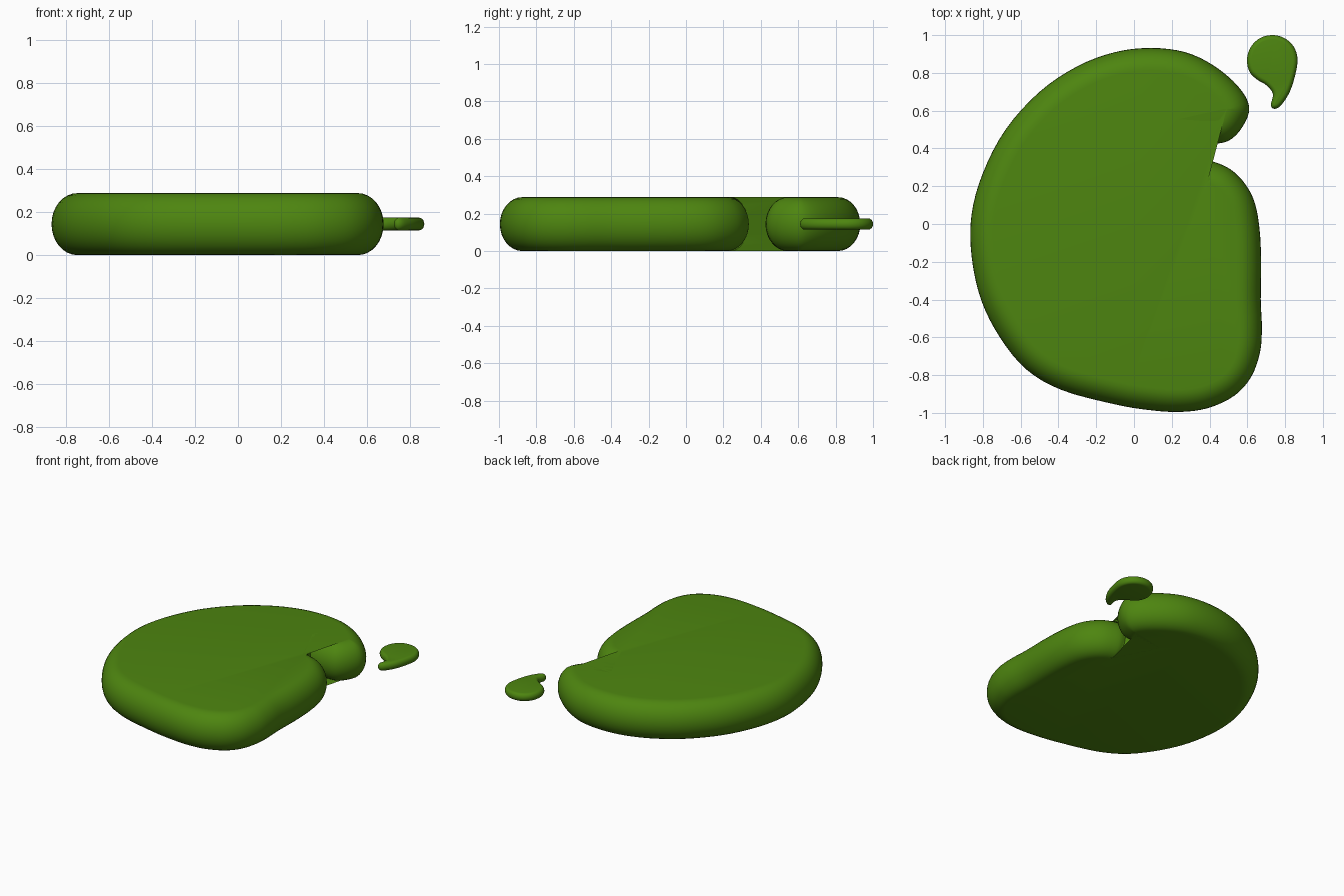
import bpy, bmesh, math
from mathutils import Vector

if "Cube" in bpy.data.objects:
    bpy.data.objects.remove(bpy.data.objects["Cube"])

green = bpy.data.materials.new("leaf green")
green.diffuse_color = (0.075, 0.235, 0.005, 1)
green.use_nodes = True
green.node_tree.nodes["Principled BSDF"].inputs["Base Color"].default_value = green.diffuse_color


def spline(pts, closed, steps):
    """Catmull-Rom curve through the points."""
    p = [Vector(q) for q in pts]
    n = len(p)
    get = (lambda i: p[i % n]) if closed else (lambda i: p[max(0, min(n - 1, i))])
    out = []
    for i in range(n if closed else n - 1):
        a, b, c, d = (get(i + k) for k in (-1, 0, 1, 2))
        for s in range(steps):
            t = s / steps
            out.append(0.5 * (2 * b + (c - a) * t + (2 * a - 5 * b + 4 * c - d) * t * t
                              + (3 * b - a - 3 * c + d) * t ** 3))
    return out if closed else out + [p[-1]]


def slab(name, outline, closed, radius, z0, z1, ends=None, steps=4, rings=16):
    """Slab with rounded rim; 'ends' gives the inset of the open end points."""
    pts = spline(outline, closed, steps)
    n = len(pts)
    inset = []
    for i in range(n):
        a = pts[(i - 1) % n] if closed else pts[max(i - 1, 0)]
        b = pts[(i + 1) % n] if closed else pts[min(i + 1, n - 1)]
        t = (b - a).normalized()
        inset.append(Vector((-t.y, t.x)) * radius)
    if ends:
        inset[0], inset[-1] = Vector(ends[0]), Vector(ends[1])
    bm = bmesh.new()
    mid, half = (z0 + z1) / 2, (z1 - z0) / 2
    loops = []
    for k in range(rings + 1):
        ang = math.pi * (k / rings - 0.5)
        f = 1 - math.cos(ang)
        loops.append([bm.verts.new((*(p + d * f), mid + half * math.sin(ang)))
                      for p, d in zip(pts, inset)])
    for lo, hi in zip(loops, loops[1:]):
        for i in range(n):
            j = (i + 1) % n
            bm.faces.new((lo[i], lo[j], hi[j], hi[i]))
    bm.faces.new(loops[-1])
    bm.faces.new(loops[0][::-1])
    mesh = bpy.data.meshes.new(name)
    bm.to_mesh(mesh)
    bm.free()
    mesh.materials.append(green)
    ob = bpy.data.objects.new(name, mesh)
    bpy.context.collection.objects.link(ob)
    bpy.ops.object.select_all(action='DESELECT')
    ob.select_set(True)
    bpy.context.view_layer.objects.active = ob
    bpy.ops.object.shade_smooth_by_angle(angle=math.radians(35))
    return ob


# Notched body, counter-clockwise from the upper side of the notch
body = [(0.30, 0.43), (0.40, 0.425), (0.50, 0.44), (0.575, 0.515), (0.61, 0.62),
        (0.55, 0.73), (0.42, 0.84), (0.27, 0.91), (0.09, 0.932), (-0.10, 0.91),
        (-0.30, 0.835), (-0.50, 0.70), (-0.68, 0.50), (-0.80, 0.27), (-0.86, 0.05),
        (-0.86, -0.17), (-0.81, -0.40), (-0.71, -0.60), (-0.57, -0.77), (-0.38, -0.88),
        (-0.10, -0.955), (0.08, -0.985), (0.24, -0.995), (0.39, -0.975), (0.53, -0.91),
        (0.62, -0.81), (0.667, -0.68), (0.677, -0.55), (0.671, -0.40), (0.673, -0.20),
        (0.665, -0.03), (0.64, 0.11), (0.59, 0.21), (0.51, 0.29), (0.41, 0.333), (0.355, 0.332)]
slab("notched_body", body, False, 0.12, 0, 0.288,
     ends=((-0.064, 0.125), (0.05, -0.095)))

# Small comma-shaped drop floating at mid height
drop = [(0.73, 1.0), (0.665, 0.983), (0.617, 0.935), (0.598, 0.87), (0.612, 0.805),
        (0.655, 0.762), (0.70, 0.735), (0.735, 0.69), (0.725, 0.63), (0.742, 0.61),
        (0.775, 0.625), (0.82, 0.69), (0.85, 0.775), (0.866, 0.87), (0.845, 0.94),
        (0.795, 0.985)]
slab("drop", drop, True, 0.024, 0.115, 0.174, rings=10)
